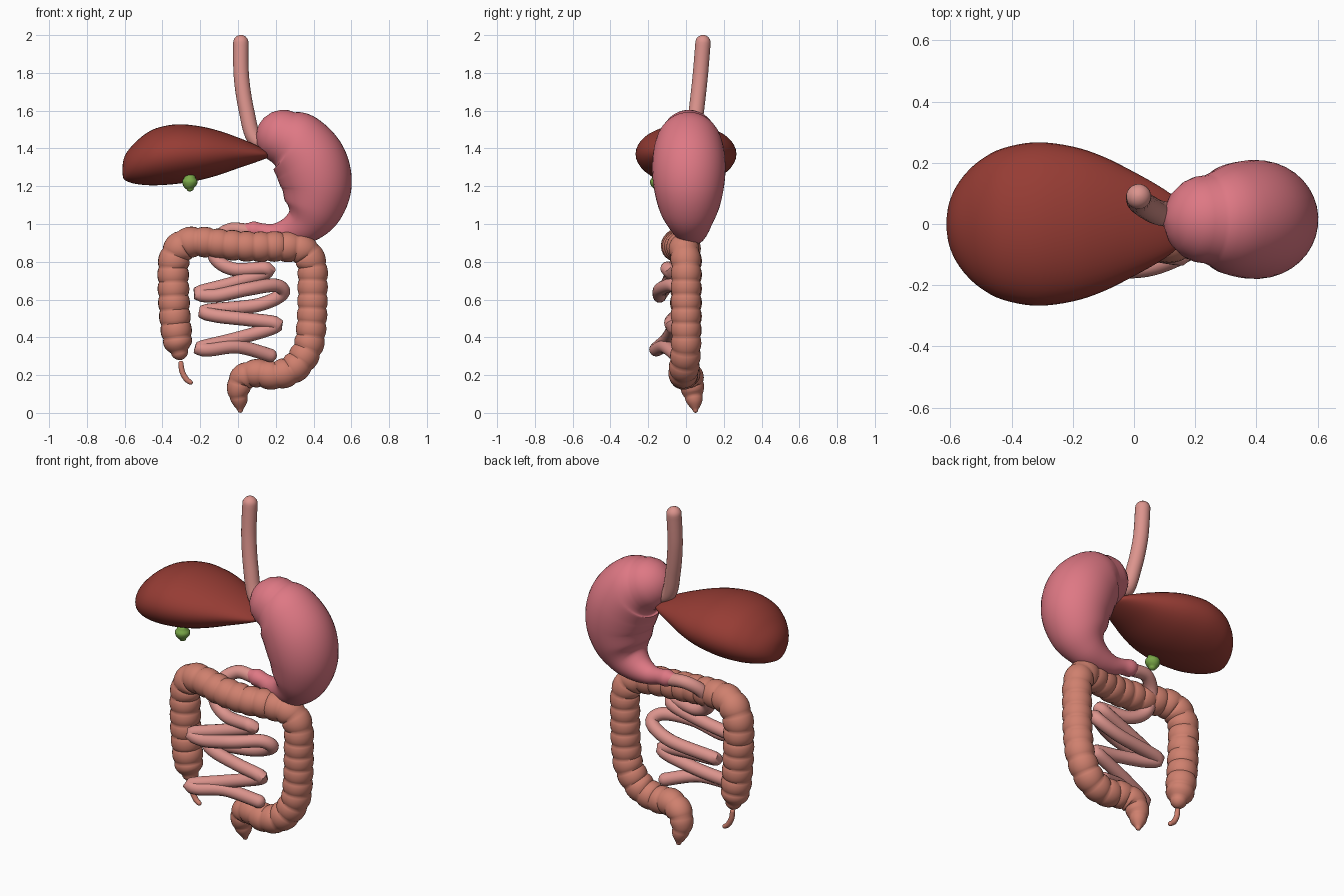
import bpy, bmesh, math
from mathutils import Vector


def material(name, rgb):
    m = bpy.data.materials.new(name)
    m.diffuse_color = [((c / 255 + 0.055) / 1.055) ** 2.4 for c in rgb] + [1]
    return m


LIVER = material("dark red", (150, 60, 52))
STOMACH = material("rose pink", (222, 120, 132))
TUBE = material("pale pink", (220, 148, 141))
COLON = material("terracotta", (207, 128, 110))
GALL = material("green", (122, 168, 72))


def spline(pts, t):
    """Catmull-Rom through tuples of any length, t from 0 to 1."""
    u = t * (len(pts) - 1)
    i = min(int(u), len(pts) - 2)
    f = u - i
    a, b, c, d = (pts[min(max(k, 0), len(pts) - 1)] for k in (i - 1, i, i + 1, i + 2))
    return [0.5 * (2 * q + (r - p) * f + (2 * p - 5 * q + 4 * r - s) * f * f
                   + (3 * q - p - 3 * r + s) * f ** 3) for p, q, r, s in zip(a, b, c, d)]


def skin(name, rings, mat, angle=50):
    """Join rings of points into a closed smooth surface."""
    bm = bmesh.new()
    loops = [[bm.verts.new(p) for p in r] for r in rings]
    n = len(loops[0])
    for a, b in zip(loops, loops[1:]):
        for k in range(n):
            bm.faces.new((a[k], a[(k + 1) % n], b[(k + 1) % n], b[k]))
    bm.faces.new(loops[0][::-1])
    bm.faces.new(loops[-1])
    bmesh.ops.recalc_face_normals(bm, faces=bm.faces)
    me = bpy.data.meshes.new(name)
    bm.to_mesh(me)
    bm.free()
    me.materials.append(mat)
    ob = bpy.data.objects.new(name, me)
    bpy.context.collection.objects.link(ob)
    bpy.ops.object.select_all(action='DESELECT')
    ob.select_set(True)
    bpy.context.view_layer.objects.active = ob
    bpy.ops.object.shade_smooth_by_angle(angle=math.radians(angle))
    return ob


def tube(name, pts, mat, steps=60, sides=20, lobes=0, cap=1.0):
    """Sweep a circle along (x, y, z, radius) points, with round ends."""
    fine = [spline(pts, i / 1500) for i in range(1501)]
    dist = [0]
    for a, b in zip(fine, fine[1:]):
        dist.append(dist[-1] + (Vector(b[:3]) - Vector(a[:3])).length)
    samples, j = [], 0
    for i in range(steps + 1):
        while j < 1500 and dist[j] < dist[-1] * i / steps:
            j += 1
        samples.append(fine[j])
    pos = [Vector(s[:3]) for s in samples]
    rad = [s[3] for s in samples]
    if lobes:
        rad = [r * (0.91 + 0.1 * abs(math.sin(math.pi * lobes * i / steps)) ** 0.7)
               for i, r in enumerate(rad)]
    tans = [(pos[min(i + 1, steps)] - pos[max(i - 1, 0)]).normalized() for i in range(steps + 1)]
    # rounded ends
    ends = [math.radians(a) for a in (4, 20, 40, 60, 75)]
    sect = [(pos[0] - tans[0] * rad[0] * cap * math.cos(a), tans[0], rad[0] * math.sin(a)) for a in ends]
    sect += list(zip(pos, tans, rad))
    sect += [(pos[-1] + tans[-1] * rad[-1] * cap * math.cos(a), tans[-1], rad[-1] * math.sin(a))
             for a in reversed(ends)]
    u = tans[0].orthogonal().normalized()
    rings = []
    for p, t, r in sect:
        u = (u - t * u.dot(t)).normalized()
        v = t.cross(u)
        rings.append([p + (u * math.cos(w) + v * math.sin(w)) * r
                      for w in (2 * math.pi * k / sides for k in range(sides))])
    return skin(name, rings, mat)


# Oesophagus
tube("oesophagus", [(0.015, 0.09, 1.96, 0.041), (0.018, 0.075, 1.78, 0.041),
                    (0.045, 0.055, 1.6, 0.041), (0.09, 0.035, 1.45, 0.041),
                    (0.2, 0.02, 1.40, 0.041)], TUBE, 40)

# Stomach, narrowing into the pylorus
tube("stomach", [(0.24, 0.015, 1.46, 0.145), (0.31, 0.015, 1.42, 0.178),
                 (0.385, 0.015, 1.32, 0.194), (0.415, 0.015, 1.2, 0.187),
                 (0.395, 0.018, 1.08, 0.158), (0.35, 0.025, 1.005, 0.115),
                 (0.28, 0.035, 0.965, 0.08), (0.2, 0.045, 0.95, 0.055),
                 (0.13, 0.055, 0.96, 0.043), (0.08, 0.06, 0.967, 0.047),
                 (0.05, 0.06, 0.97, 0.035)], STOMACH, 70, 36)

# Liver: elliptical slices (x, top, bottom, half depth)
slices = [(-0.612, 1.30, 1.27, 0.02), (-0.605, 1.345, 1.238, 0.065), (-0.585, 1.385, 1.225, 0.115),
          (-0.55, 1.425, 1.214, 0.165), (-0.5, 1.47, 1.207, 0.21), (-0.43, 1.508, 1.205, 0.247),
          (-0.32, 1.528, 1.213, 0.267), (-0.2, 1.517, 1.233, 0.253), (-0.1, 1.493, 1.26, 0.22),
          (0.0, 1.458, 1.295, 0.17), (0.08, 1.425, 1.322, 0.125), (0.13, 1.40, 1.34, 0.09),
          (0.155, 1.385, 1.35, 0.06), (0.165, 1.372, 1.36, 0.02)]
rings = []
for i in range(53):
    x, top, bot, w = spline(slices, i / 52)
    rings.append([(x, w * math.cos(a), (top + bot) / 2 + (top - bot) / 2 * math.sin(a))
                  for a in (2 * math.pi * k / 40 for k in range(40))])
skin("liver", rings, LIVER)

# Gallbladder
tube("gallbladder", [(-0.255, -0.15, 1.245, 0.03), (-0.255, -0.15, 1.225, 0.041),
                     (-0.255, -0.15, 1.20, 0.033), (-0.253, -0.15, 1.185, 0.018)], GALL, 10, 16, cap=0.7)

# Small intestine: duodenum, then folded coils
r = 0.036
coil = [(0.05, 0.06, 0.965), (-0.04, 0.055, 0.97), (-0.11, 0.01, 0.92), (-0.12, -0.04, 0.82),
        (-0.02, -0.07, 0.76), (0.15, -0.10, 0.765), (0.13, -0.08, 0.735), (-0.05, -0.10, 0.68),
        (-0.21, -0.13, 0.635), (-0.12, -0.14, 0.62), (0.05, -0.135, 0.655), (0.2, -0.07, 0.675),
        (0.235, -0.02, 0.63), (0.1, 0.0, 0.57), (-0.17, -0.01, 0.54), (-0.12, -0.04, 0.515),
        (0.05, -0.07, 0.495), (0.2, -0.08, 0.475), (0.17, -0.07, 0.445), (-0.02, -0.10, 0.39),
        (-0.2, -0.15, 0.345), (-0.15, -0.155, 0.335), (0.0, -0.11, 0.35), (0.17, -0.05, 0.305)]
tube("small_intestine", [p + (r,) for p in coil], TUBE, 220, 16)

# Large intestine with pouches, ending in the rectum
tube("large_intestine", [(-0.31, 0, 0.325, 0.05), (-0.32, 0, 0.38, 0.078), (-0.335, 0, 0.52, 0.083),
                         (-0.342, 0, 0.68, 0.083), (-0.338, 0, 0.81, 0.083), (-0.29, -0.01, 0.89, 0.083),
                         (-0.2, -0.03, 0.905, 0.08), (-0.06, -0.05, 0.89, 0.08),
                         (0.08, -0.05, 0.88, 0.08), (0.22, -0.03, 0.88, 0.08),
                         (0.34, -0.01, 0.865, 0.08), (0.39, 0, 0.79, 0.08), (0.395, 0, 0.65, 0.08),
                         (0.39, 0, 0.48, 0.08), (0.37, 0, 0.345, 0.08), (0.3, -0.01, 0.24, 0.08),
                         (0.2, -0.015, 0.2, 0.077), (0.1, 0.0, 0.21, 0.075), (0.025, 0.025, 0.185, 0.07),
                         (0.002, 0.035, 0.12, 0.06), (0.008, 0.045, 0.06, 0.042),
                         (0.012, 0.05, 0.015, 0.016)], COLON, 256, 24, lobes=32)

# Appendix
tube("appendix", [(-0.302, 0, 0.262, 0.014), (-0.296, 0, 0.22, 0.015),
                  (-0.275, 0, 0.18, 0.015), (-0.252, 0, 0.162, 0.013)], COLON, 16, 12)
